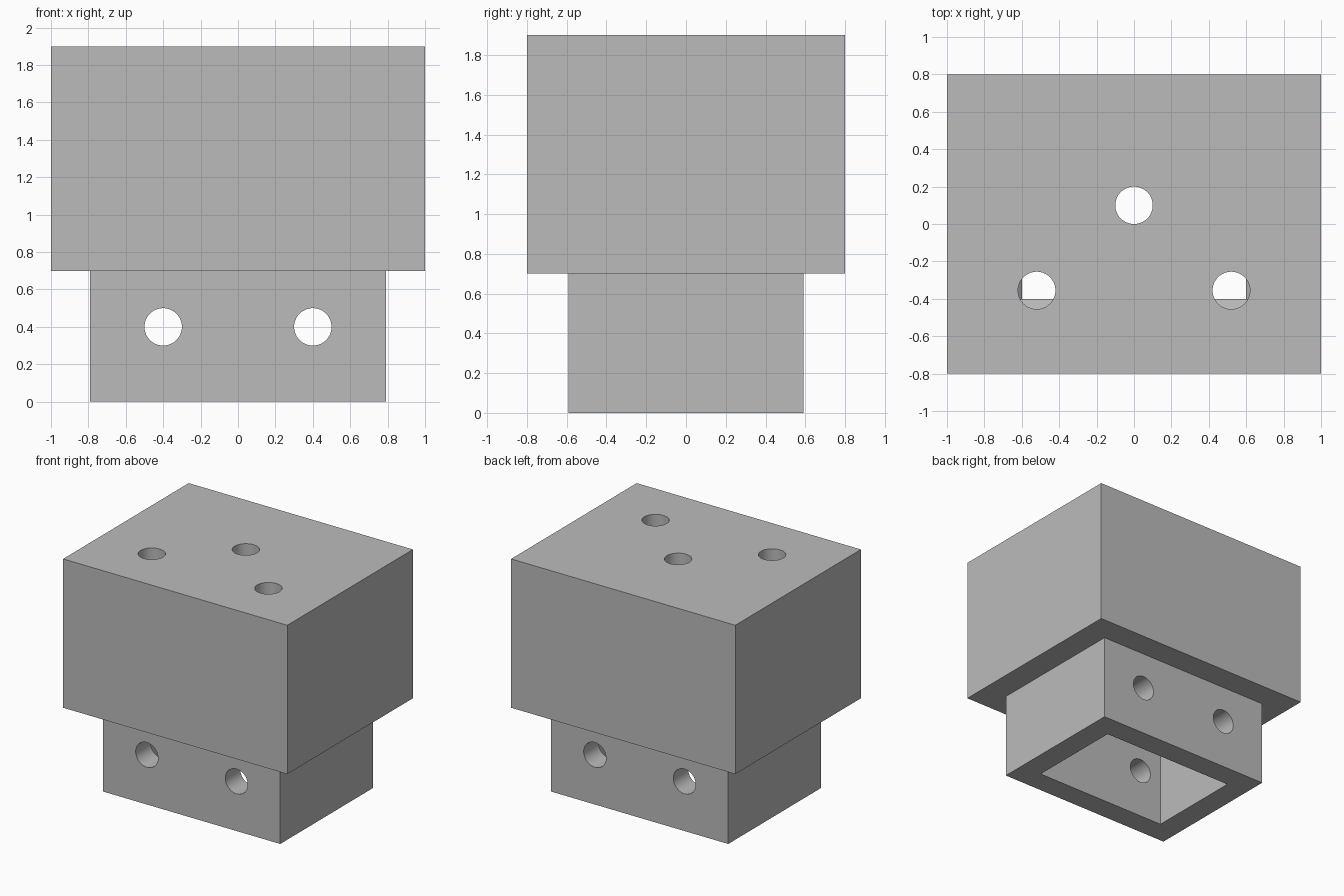
import bpy
import bmesh
import math

cube = bpy.data.objects.get("Cube")
if cube:
    bpy.data.objects.remove(cube, do_unlink=True)

grey = bpy.data.materials.new("plain_grey")
grey.use_nodes = True
colour = (0.5, 0.5, 0.5, 1)
grey.diffuse_color = colour
grey.node_tree.nodes["Principled BSDF"].inputs["Base Color"].default_value = colour


def stacked_block(name, rings):
    """Closed solid from rectangular rings given as (half x, half y, z)."""
    bm = bmesh.new()
    loops = [[bm.verts.new((sx * hx, sy * hy, z))
              for sx, sy in ((-1, -1), (1, -1), (1, 1), (-1, 1))]
             for hx, hy, z in rings]
    bm.faces.new(loops[0][::-1])
    bm.faces.new(loops[-1])
    for low, high in zip(loops, loops[1:]):
        for i in range(4):
            j = (i + 1) % 4
            bm.faces.new((low[i], low[j], high[j], high[i]))
    bmesh.ops.recalc_face_normals(bm, faces=bm.faces)
    mesh = bpy.data.meshes.new(name)
    bm.to_mesh(mesh)
    bm.free()
    mesh.materials.append(grey)
    obj = bpy.data.objects.new(name, mesh)
    bpy.context.collection.objects.link(obj)
    return obj


def drill(name, location, depth, tilt=0):
    bpy.ops.mesh.primitive_cylinder_add(vertices=64, radius=0.1, depth=depth,
                                        location=location, rotation=(tilt, 0, 0))
    obj = bpy.context.object
    obj.name = name
    obj.data.materials.append(grey)
    return obj


# Stepped outer housing: narrow neck below, wide box above
housing = stacked_block("hollow_housing", [
    (0.79, 0.59, 0), (0.79, 0.59, 0.7), (1, 0.8, 0.7), (1, 0.8, 1.9)])

# Cavity: open neck, sloped funnel, wide chamber
cutters = [stacked_block("cavity_cutter", [
    (0.6, 0.4, -0.2), (0.6, 0.4, 0.7), (0.8, 0.6, 0.9), (0.8, 0.6, 1.7)])]

# Three holes in the lid
for x, y in ((0, 0.1), (-0.52, -0.355), (0.52, -0.355)):
    cutters.append(drill("lid_hole_cutter", (x, y, 1.8), 0.5))

# Two holes through the front and back of the neck
for x in (-0.4, 0.4):
    cutters.append(drill("neck_hole_cutter", (x, 0, 0.4), 2, math.pi / 2))

bpy.ops.object.select_all(action='DESELECT')
housing.select_set(True)
bpy.context.view_layer.objects.active = housing
for cutter in cutters:
    cutter.hide_render = True
    mod = housing.modifiers.new("cut", 'BOOLEAN')
    mod.operation = 'DIFFERENCE'
    mod.solver = 'EXACT'
    mod.object = cutter
    bpy.ops.object.modifier_apply(modifier=mod.name)
    bpy.data.objects.remove(cutter, do_unlink=True)

bpy.ops.object.shade_smooth_by_angle(angle=math.radians(30))
